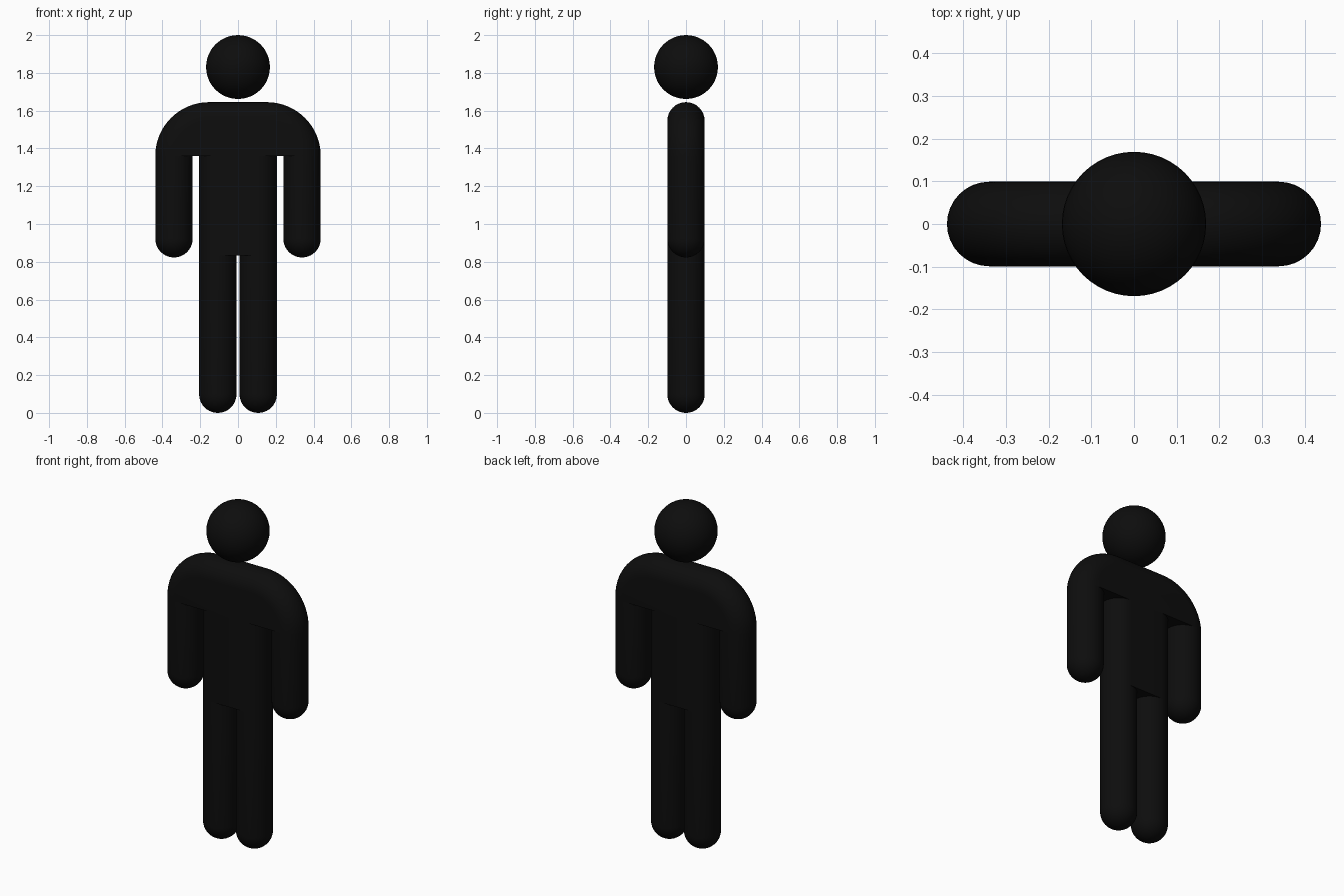
import bpy, bmesh
from math import sin, cos, pi

if "Cube" in bpy.data.objects:
    bpy.data.objects.remove(bpy.data.objects["Cube"])

R = 0.099          # shared limb radius
LEG_X, ARM_X = 0.107, 0.339
CROTCH, ARMPIT, TOP = 0.834, 1.36, 1.645
SEG = 32

black = bpy.data.materials.new("black")
black.diffuse_color = (0.004, 0.004, 0.004, 1)
black.use_nodes = True
black.node_tree.nodes["Principled BSDF"].inputs["Base Color"].default_value = black.diffuse_color


def finish(name, bm):
    bmesh.ops.remove_doubles(bm, verts=bm.verts, dist=1e-5)
    bmesh.ops.recalc_face_normals(bm, faces=bm.faces)
    me = bpy.data.meshes.new(name)
    bm.to_mesh(me)
    bm.free()
    ob = bpy.data.objects.new(name, me)
    bpy.context.collection.objects.link(ob)
    me.materials.append(black)
    bpy.ops.object.select_all(action='DESELECT')
    ob.select_set(True)
    bpy.context.view_layer.objects.active = ob
    bpy.ops.object.shade_smooth_by_angle(angle=pi / 6)
    return ob


def loft(bm, rings, closed):
    """Join successive rings of points with quads."""
    vs = [[bm.verts.new(p) for p in ring] for ring in rings]
    n = len(vs[0])
    for a, b in zip(vs, vs[1:]):
        for i in range(n if closed else n - 1):
            j = (i + 1) % n
            bm.faces.new((a[i], a[j], b[j], b[i]))
    return vs


def limb(name, x, bottom, top):
    """Upright tube with a round lower end."""
    bm = bmesh.new()
    levels = [(R * sin(t), bottom + R - R * cos(t))
              for t in [pi / 2 * k / 10 for k in range(1, 11)]]
    levels.append((R, top))
    rings = [[(x + r * cos(2 * pi * i / SEG), r * sin(2 * pi * i / SEG), z)
              for i in range(SEG)] for r, z in levels]
    vs = loft(bm, rings, True)
    tip = bm.verts.new((x, 0, bottom))
    for i in range(SEG):
        bm.faces.new((tip, vs[0][(i + 1) % SEG], vs[0][i]))
    finish(name, bm)


# Arms and legs
for side, s in (("left", 1), ("right", -1)):
    limb(side + "_leg", s * LEG_X, 0, CROTCH)
    limb(side + "_arm", s * ARM_X, 0.823, ARMPIT)

# Torso: flat front and back, round sides, closed underneath
bm = bmesh.new()
half = [(LEG_X + R * cos(t), R * sin(t))
        for t in [-pi / 2 + pi * k / 16 for k in range(17)]]
outline = half + [(-x, -y) for x, y in half]
vs = loft(bm, [[(x, y, z) for x, y in outline] for z in (CROTCH, ARMPIT)], True)
bm.faces.new(vs[0])
finish("torso", bm)

# Shoulders: arch outline with a round rim, flat front, back and underside
bm = bmesh.new()
bend = TOP - R - ARMPIT
cx = ARM_X - bend
rings = []
for k in range(17):
    t = -pi / 2 + pi * k / 16
    r = bend + R * cos(t)
    arc = [(cx + r * cos(a), R * sin(t), ARMPIT + r * sin(a))
           for a in [pi / 2 * j / 16 for j in range(17)]]
    rings.append(arc + [(-x, y, z) for x, y, z in reversed(arc)])
vs = loft(bm, rings, False)
bm.faces.new(vs[0])
bm.faces.new(vs[-1])
bm.faces.new([ring[0] for ring in vs] + [ring[-1] for ring in reversed(vs)])
finish("shoulders", bm)

# Head
bm = bmesh.new()
bmesh.ops.create_uvsphere(bm, u_segments=48, v_segments=24, radius=0.169)
bmesh.ops.translate(bm, verts=bm.verts, vec=(0, 0, 1.831))
finish("head", bm)
